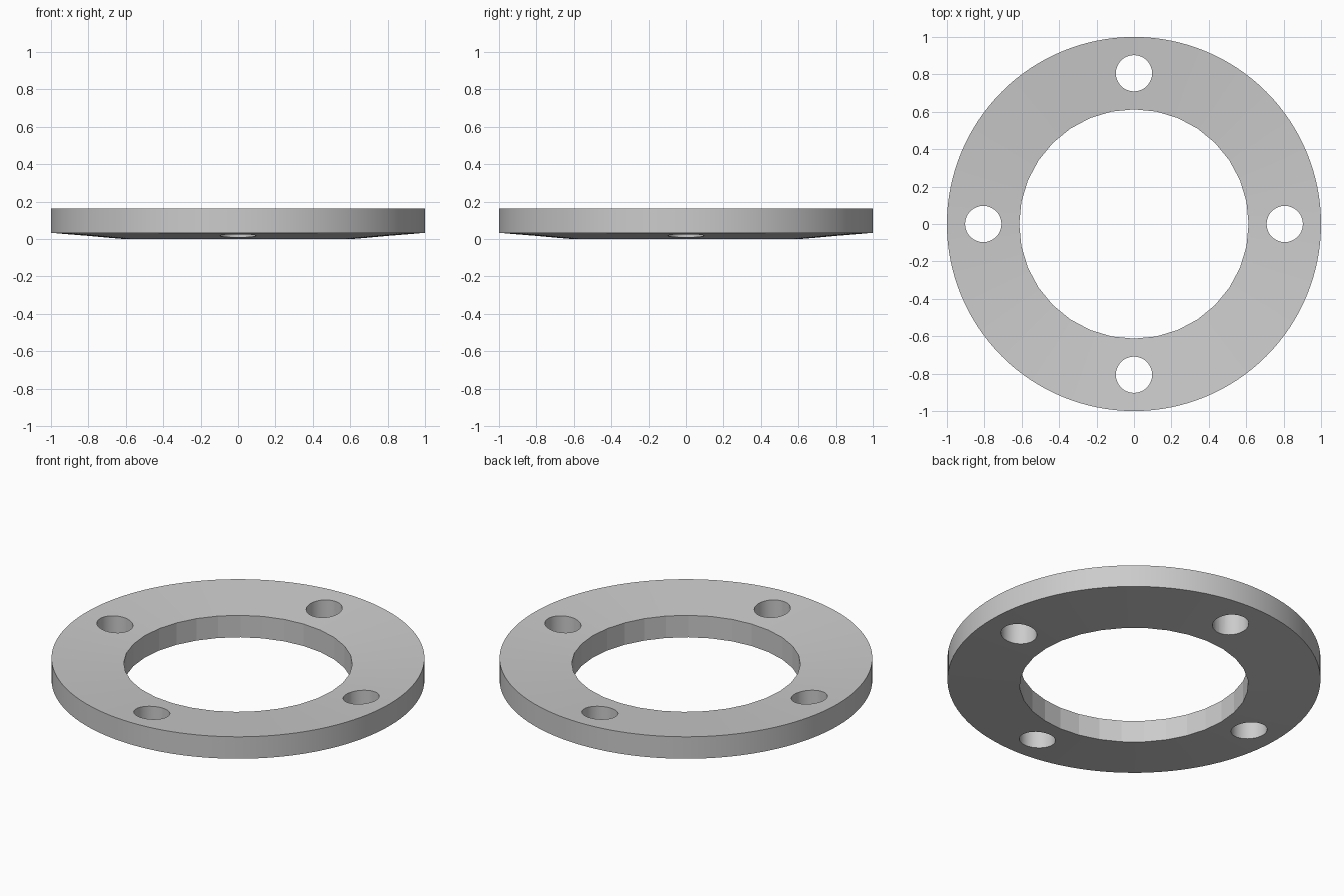
import bpy, bmesh, math

if "Cube" in bpy.data.objects:
    bpy.data.objects.remove(bpy.data.objects["Cube"])

SEG = 128
R_OUT, R_IN, T = 1.0, 0.613, 0.13
RISE = 0.033
SLOPE = RISE / (R_OUT - R_IN)


def add_object(name, bm):
    me = bpy.data.meshes.new(name)
    bm.normal_update()
    bm.to_mesh(me)
    bm.free()
    ob = bpy.data.objects.new(name, me)
    bpy.context.collection.objects.link(ob)
    return ob


def cutter(name, x, y, r, n):
    bpy.ops.mesh.primitive_cylinder_add(vertices=n, radius=r, depth=1, location=(x, y, 0))
    ob = bpy.context.object
    ob.name = name
    ob.hide_render = True
    return ob


# dished ring: lathed parallelogram section, bore left undersized for the cutter
r0 = 0.5
z0 = (r0 - R_IN) * SLOPE
profile = [(r0, z0), (R_OUT, RISE), (R_OUT, RISE + T), (r0, z0 + T)]
bm = bmesh.new()
rings = []
for i in range(SEG):
    a = 2 * math.pi * i / SEG
    rings.append([bm.verts.new((r * math.cos(a), r * math.sin(a), z)) for r, z in profile])
for i in range(SEG):
    a, b = rings[i], rings[(i + 1) % SEG]
    for j in range(4):
        k = (j + 1) % 4
        bm.faces.new((a[j], b[j], b[k], a[k]))
bmesh.ops.recalc_face_normals(bm, faces=bm.faces)
flange = add_object("flange_ring", bm)

# faceted bore and four bolt holes
cutters = [cutter("bore_cutter", 0, 0, R_IN, 32)]
for i in range(4):
    a = i * math.pi / 2
    cutters.append(cutter("bolt_hole_cutter", 0.806 * math.cos(a), 0.806 * math.sin(a), 0.097, 32))

bpy.ops.object.select_all(action='DESELECT')
flange.select_set(True)
bpy.context.view_layer.objects.active = flange
for c in cutters:
    m = flange.modifiers.new("cut", 'BOOLEAN')
    m.operation = 'DIFFERENCE'
    m.solver = 'EXACT'
    m.object = c
    bpy.ops.object.modifier_apply(modifier=m.name)
for c in cutters:
    bpy.data.objects.remove(c, do_unlink=True)

# smooth rim and faces, flat bore facets
bpy.ops.object.shade_smooth_by_angle(angle=math.radians(30))
for p in flange.data.polygons:
    if abs(p.normal.z) < 0.5 and p.center.xy.length < R_IN + 0.01:
        p.use_smooth = False
